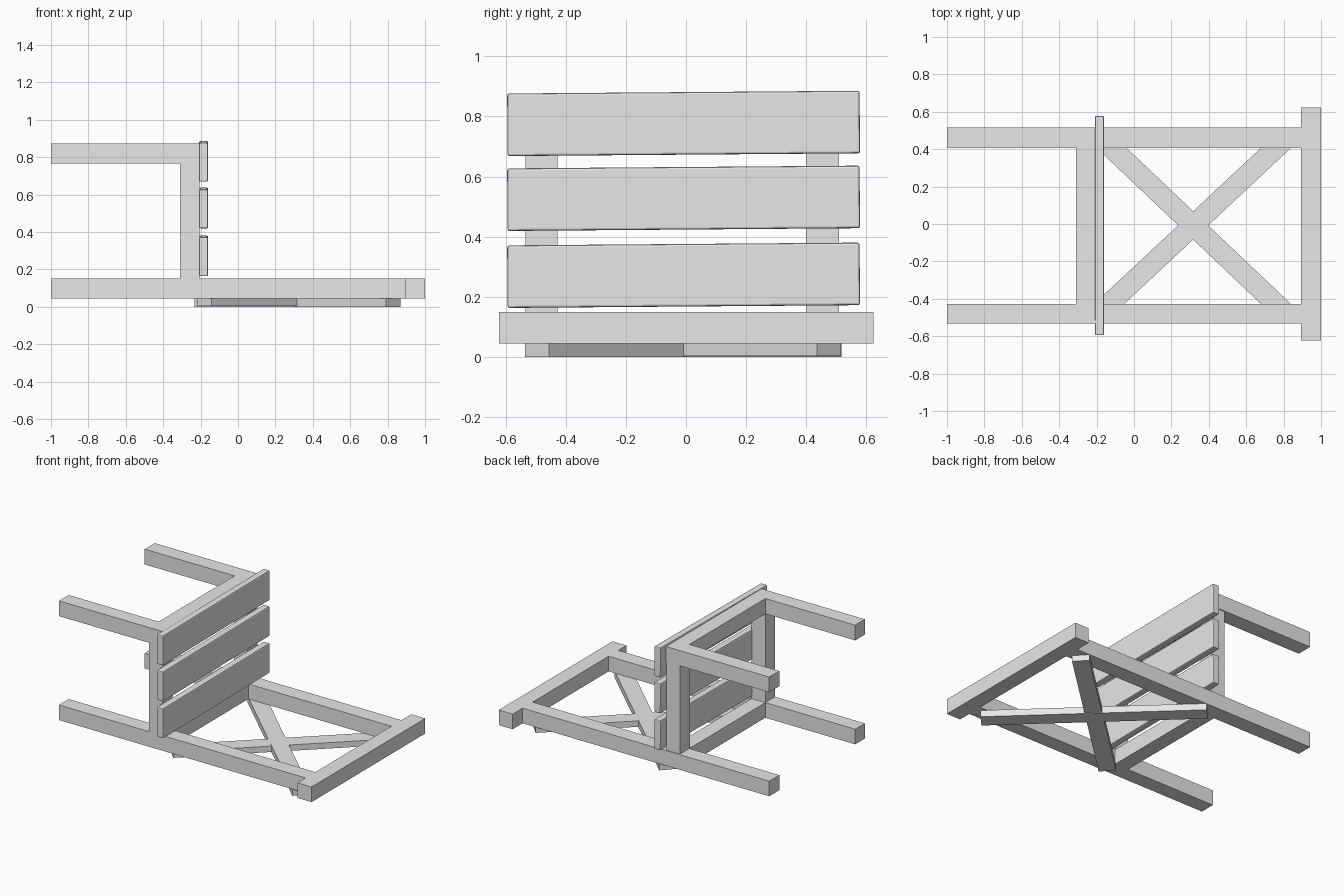
import bpy
from math import atan2, hypot, radians

if "Cube" in bpy.data.objects:
    bpy.data.objects.remove(bpy.data.objects["Cube"], do_unlink=True)

grey = bpy.data.materials.new("plain grey")
grey.use_nodes = True
grey.diffuse_color = (0.8, 0.8, 0.8, 1)
grey.node_tree.nodes["Principled BSDF"].inputs["Base Color"].default_value = (0.8, 0.8, 0.8, 1)


def box(name, x, y, z, rotation=(0, 0, 0), bevel=0):
    """Box spanning the (low, high) ranges, turned about its own centre."""
    spans = (x, y, z)
    bpy.ops.mesh.primitive_cube_add(size=1, location=[(a + b) / 2 for a, b in spans])
    ob = bpy.context.object
    ob.name = name
    ob.scale = [b - a for a, b in spans]
    bpy.ops.object.transform_apply(location=False, rotation=False, scale=True)
    ob.rotation_euler = rotation
    ob.data.materials.append(grey)
    if bevel:
        mod = ob.modifiers.new("soft edges", "BEVEL")
        mod.width = bevel
        mod.segments = 2
    return ob


# Heights of the lower and upper layers, and the depth of the seat frame
LOW, HIGH = (0.045, 0.15), (0.766, 0.872)
FRAME = (-0.31, -0.205)

# Long back rails, short legs and the posts joining them
for side, y in (("left", (0.406, 0.516)), ("right", (-0.533, -0.427))):
    box(side + "_back_rail", (-1, 0.893), y, LOW)
    box(side + "_front_leg", (-1, FRAME[1]), y, HIGH)
    shift = 0.007 if side == "left" else 0
    box(side + "_seat_rail", FRAME, (y[0] - shift, y[1] - shift), (LOW[1], HIGH[0]))

# Crossbars of the seat frame
box("front_crossbar", FRAME, (-0.427, 0.406), HIGH)
box("rear_crossbar", FRAME, (-0.427, 0.406), LOW)

# Wide bar across the end of the back
box("head_bar", (0.893, 1), (-0.622, 0.624), LOW)

# Seat slats, very slightly tilted
for i, z in enumerate((0.168, 0.424, 0.673)):
    box(f"seat_slat_{i + 1}", (-0.208, -0.16), (-0.594, 0.578), (z, z + 0.208),
        rotation=(radians(0.45), 0, 0), bevel=0.007)


# Diagonal braces crossing behind the back
def brace(name, start, end, z):
    dx, dy = end[0] - start[0], end[1] - start[1]
    cx, cy = (start[0] + end[0]) / 2, (start[1] + end[1]) / 2
    half = hypot(dx, dy) / 2
    box(name, (cx - half, cx + half), (cy - 0.055, cy + 0.055), z,
        rotation=(0, 0, atan2(dy, dx)))


brace("falling_brace", (-0.195, 0.478), (0.83, -0.495), (0, 0.046))
brace("rising_brace", (-0.178, -0.47), (0.832, 0.475), (0.004, 0.045))
